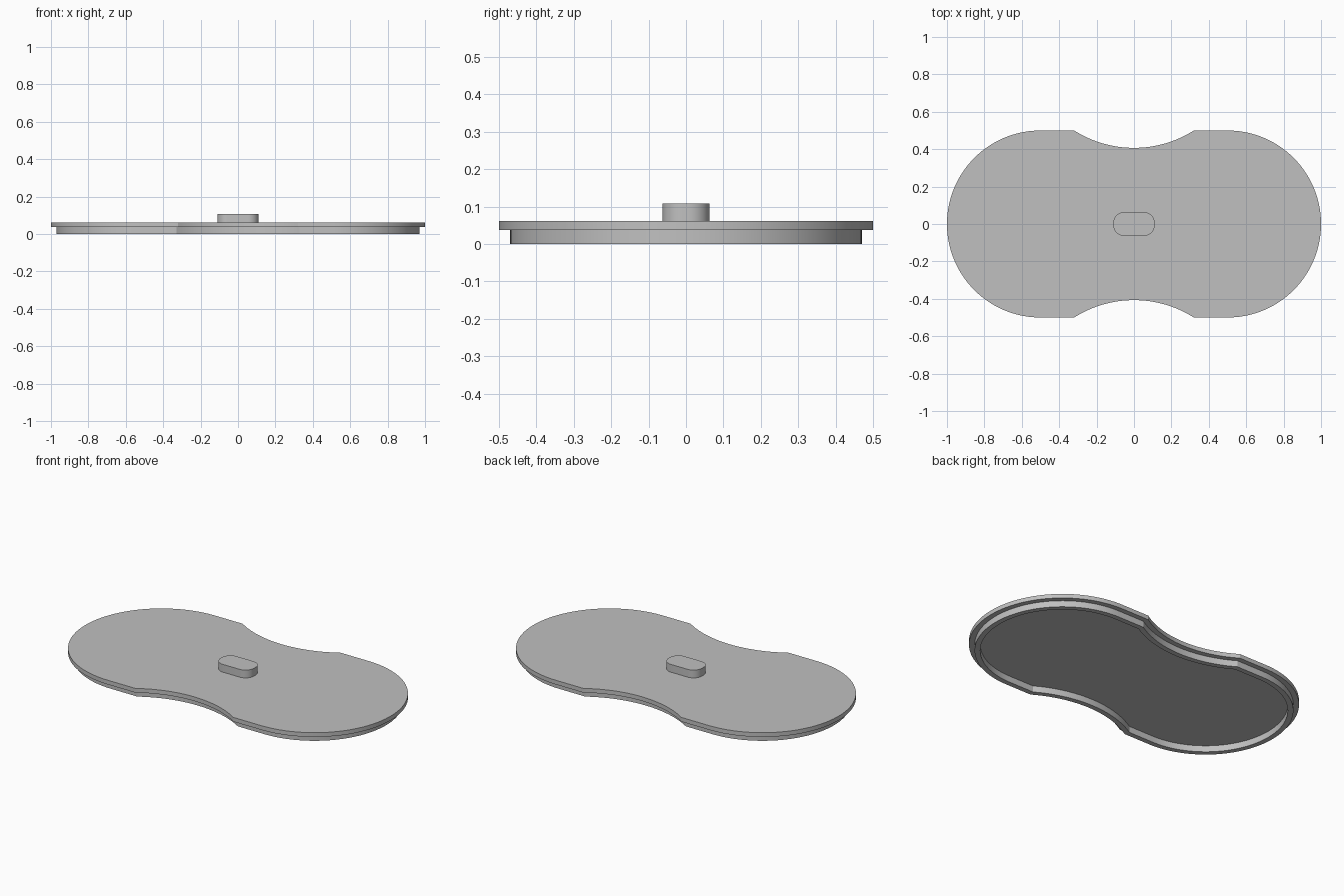
import bpy, bmesh
from math import pi, cos, sin, acos, radians

cube = bpy.data.objects.get("Cube")
if cube:
    bpy.data.objects.remove(cube, do_unlink=True)

grey = bpy.data.materials.new("plain grey")
grey.use_nodes = True
grey.diffuse_color = (0.53, 0.53, 0.53, 1)
bsdf = next(n for n in grey.node_tree.nodes if n.type == 'BSDF_PRINCIPLED')
bsdf.inputs["Base Color"].default_value = grey.diffuse_color

HALF_WIDTH = 0.5       # also the radius of the round ends
NOTCH_HALF = 0.32      # half chord of each side notch
NOTCH_DEPTH = 0.093
NOTCH_R = (NOTCH_HALF ** 2 + NOTCH_DEPTH ** 2) / (2 * NOTCH_DEPTH)
NOTCH_Y = HALF_WIDTH - NOTCH_DEPTH + NOTCH_R


def arc(cx, cy, r, start, end, steps):
    angles = [start + (end - start) * i / steps for i in range(steps + 1)]
    return [(cx + r * cos(a), cy + r * sin(a)) for a in angles]


def waisted_outline(inset):
    """Round-ended slab with a curved notch in each long side."""
    r = HALF_WIDTH - inset
    notch_r = NOTCH_R + inset
    spread = acos((NOTCH_Y - r) / notch_r)
    half = arc(HALF_WIDTH, 0, r, -pi / 2, pi / 2, 64)
    half += arc(0, NOTCH_Y, notch_r, -pi / 2 + spread, -pi / 2 - spread, 32)
    return half + [(-x, -y) for x, y in half]


def rounded_rectangle(hx, hy, r):
    half = arc(hx - r, hy - r, r, 0, pi / 2, 12)
    half += arc(r - hx, hy - r, r, pi / 2, pi, 12)
    return half + [(-x, -y) for x, y in half]


def build(name, rings):
    """Skin a stack of matching outlines and close both ends."""
    bm = bmesh.new()
    loops = [[bm.verts.new((x, y, z)) for x, y in pts] for pts, z in rings]
    for a, b in zip(loops, loops[1:]):
        for i in range(len(a)):
            j = (i + 1) % len(a)
            bm.faces.new((a[i], b[i], b[j], a[j]))
    bm.faces.new(loops[0])
    bm.faces.new(reversed(loops[-1]))
    bmesh.ops.recalc_face_normals(bm, faces=bm.faces[:])
    mesh = bpy.data.meshes.new(name)
    bm.to_mesh(mesh)
    bm.free()
    mesh.materials.append(grey)
    obj = bpy.data.objects.new(name, mesh)
    bpy.context.collection.objects.link(obj)
    bpy.ops.object.select_all(action='DESELECT')
    obj.select_set(True)
    bpy.context.view_layer.objects.active = obj
    bpy.ops.object.shade_smooth_by_angle(angle=radians(25))
    return obj


# Lid: overhanging plate, stepped-in rim and hollow underside
TOP, STEP, RIM, WALL = 0.062, 0.037, 0.03, 0.03
profile = [(0, TOP), (0, STEP), (RIM, STEP), (RIM, 0),
           (RIM + WALL, 0), (RIM + WALL, STEP)]
build("lid", [(waisted_outline(inset), z) for inset, z in profile])

# Handle: small rounded block on top
handle = rounded_rectangle(0.11, 0.063, 0.055)
build("handle", [(handle, 0.108), (handle, TOP - 0.005)])
